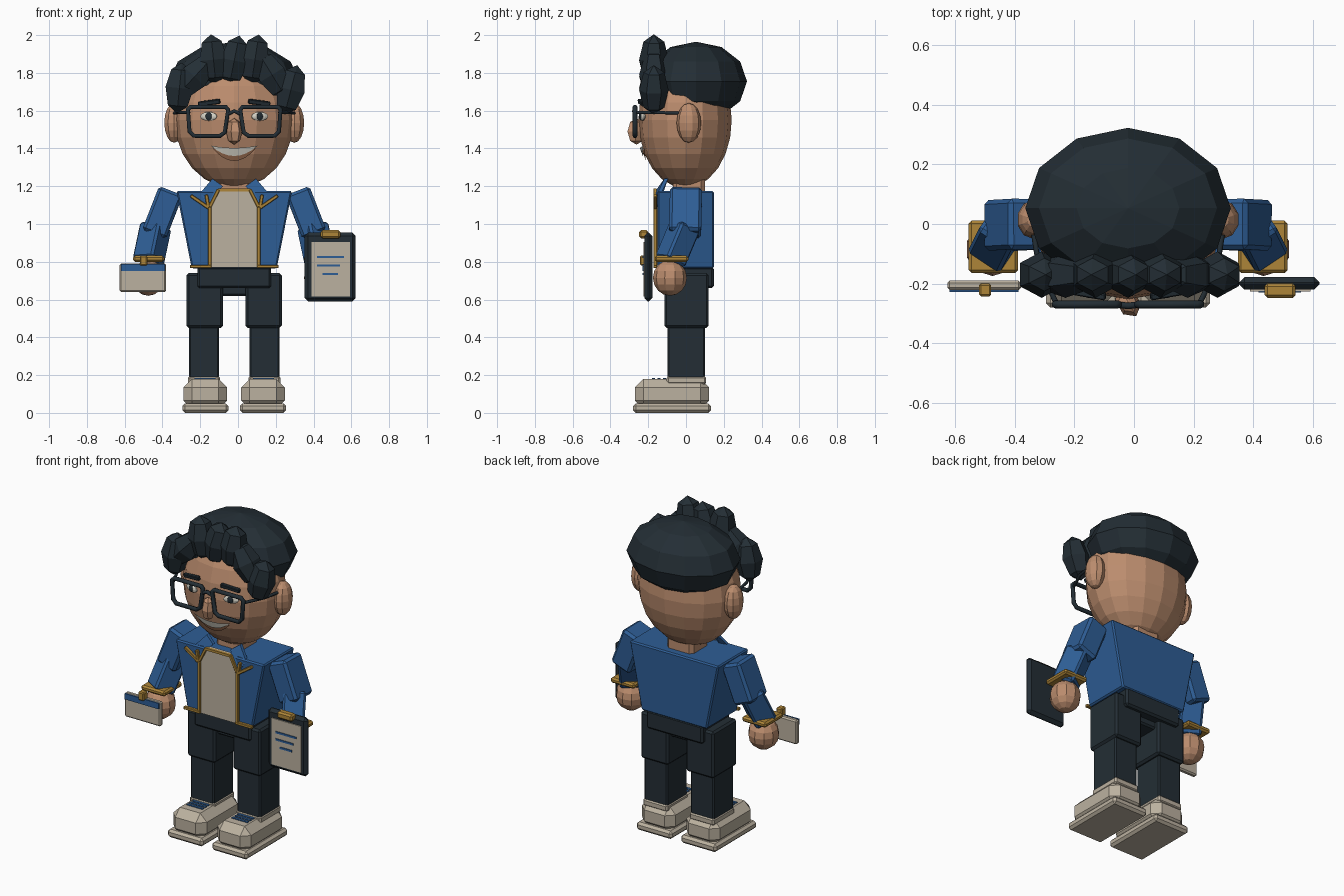
import bpy, bmesh, math
from mathutils import Vector, Matrix, Euler

if "Cube" in bpy.data.objects:
    bpy.data.objects.remove(bpy.data.objects["Cube"])

CX = -0.02  # body centre line


def material(name, rgb):
    m = bpy.data.materials.new(name)
    m.use_nodes = True
    m.diffuse_color = (*rgb, 1)
    node = m.node_tree.nodes["Principled BSDF"]
    node.inputs["Base Color"].default_value = (*rgb, 1)
    node.inputs["Roughness"].default_value = 0.8
    return m


SKIN = material("skin", (0.50, 0.265, 0.155))
LIP = material("lip", (0.34, 0.16, 0.085))
DARK = material("dark navy", (0.017, 0.027, 0.035))
BLUE = material("jacket blue", (0.027, 0.11, 0.30))
CREAM = material("cream", (0.50, 0.44, 0.35))
GOLD = material("gold", (0.42, 0.235, 0.04))
WHITE = material("off white", (0.68, 0.66, 0.58))


def finish(name, bm, mat, bevel=0, matrix=None):
    """Turn a bmesh into an object, shifted onto the body centre line."""
    if bevel:
        bmesh.ops.bevel(bm, geom=bm.edges[:], offset=bevel, segments=1, affect='EDGES')
    bm.transform(Matrix.Translation((CX, 0, 0)) @ (matrix or Matrix()))
    bmesh.ops.recalc_face_normals(bm, faces=bm.faces[:])
    me = bpy.data.meshes.new(name)
    bm.to_mesh(me)
    bm.free()
    me.materials.append(mat)
    ob = bpy.data.objects.new(name, me)
    bpy.context.scene.collection.objects.link(ob)
    return ob


def box(name, lo, hi, mat, bevel=0, top=1):
    """Box between two corners; top scales the upper face in x."""
    lo, hi = Vector(lo), Vector(hi)
    bm = bmesh.new()
    bmesh.ops.create_cube(bm, size=1)
    for v in bm.verts:
        v.co = [v.co[i] * abs(hi[i] - lo[i]) for i in range(3)]
        if v.co.z > 0:
            v.co.x *= top
    return finish(name, bm, mat, bevel, Matrix.Translation((lo + hi) / 2))


def ball(name, c, r, mat, seg=10, rings=8, rot=(0, 0, 0), front=None):
    bm = bmesh.new()
    bmesh.ops.create_uvsphere(bm, u_segments=seg, v_segments=rings, radius=1)
    bm.transform(Matrix.LocRotScale(Vector(c), Euler(rot), Vector(r)))
    if front is not None:
        for v in bm.verts:
            v.co.y = max(v.co.y, front)
    return finish(name, bm, mat)


def limb(name, a, b, w, d, mat, bevel=0, roll=0):
    """Box running from a to b, turned by roll about its own axis."""
    a, b = Vector(a), Vector(b)
    bm = bmesh.new()
    bmesh.ops.create_cube(bm, size=1)
    bm.transform(Matrix.Diagonal((w, d, (b - a).length, 1)))
    turn = Vector((0, 0, -1)).rotation_difference(b - a)
    turn = turn.to_matrix().to_4x4() @ Matrix.Rotation(roll, 4, 'Z')
    return finish(name, bm, mat, bevel, Matrix.Translation((a + b) / 2) @ turn)


def sheet(name, pts, mat, depth):
    """Flat polygon given thickness towards the back."""
    bm = bmesh.new()
    face = bm.faces.new([bm.verts.new(p) for p in pts])
    out = bmesh.ops.extrude_face_region(bm, geom=[face])
    for v in out["geom"]:
        if isinstance(v, bmesh.types.BMVert):
            v.co.y += depth
    return finish(name, bm, mat)


def tube(name, pts, radius, mat, closed=False):
    cu = bpy.data.curves.new(name, 'CURVE')
    cu.dimensions = '3D'
    cu.bevel_depth, cu.bevel_resolution, cu.use_fill_caps = radius, 1, True
    sp = cu.splines.new('POLY')
    sp.points.add(len(pts) - 1)
    for p, co in zip(sp.points, pts):
        p.co = (co[0] + CX, co[1], co[2], 1)
    sp.use_cyclic_u = closed
    cu.materials.append(mat)
    ob = bpy.data.objects.new(name, cu)
    bpy.context.scene.collection.objects.link(ob)


HEAD_C, HEAD_R = Vector((0, -0.005, 1.55)), Vector((0.315, 0.247, 0.36))


def face_y(x, z):
    k = 1 - (x / HEAD_R.x) ** 2 - ((z - HEAD_C.z) / HEAD_R.z) ** 2
    return HEAD_C.y - HEAD_R.y * math.sqrt(max(k, 0))


# Head, neck and nose
ball("head", HEAD_C, HEAD_R, SKIN, 16, 12)
box("neck", (-0.09, -0.07, 1.1), (0.09, 0.1, 1.26), SKIN, 0.02)
ball("nose", (0, -0.262, 1.49), (0.04, 0.055, 0.07), SKIN, 6, 4, (0, 0, math.pi / 6))

# Smile: teeth and lower lip as curved bands on the face
def band(name, half, top, sag_top, sag_low, mat, lift):
    bm = bmesh.new()
    n, rows = 8, []
    for i in range(n + 1):
        t = 2 * i / n - 1
        x = t * half
        row = []
        for sag in (sag_top, sag_low):
            z = top - sag * (1 - t * t)
            row.append(bm.verts.new((x, face_y(x, z) - lift, z)))
        rows.append(row)
    for a, b in zip(rows, rows[1:]):
        bm.faces.new((a[0], a[1], b[1], b[0]))
    bmesh.ops.remove_doubles(bm, verts=bm.verts[:], dist=0.0005)
    finish(name, bm, mat)

band("lower_lip", 0.115, 1.40, 0.01, 0.066, LIP, 0.008)
band("teeth", 0.125, 1.415, 0.012, 0.055, WHITE, 0.014)

# Hair cap and row of pointed tufts
ball("hair_cap", (0, 0.053, 1.755), (0.345, 0.27, 0.21), DARK, 12, 6, front=-0.18)
tufts = [(-0.29, 1.72, 0.10), (-0.21, 1.78, 0.75), (-0.11, 1.87, -0.1), (0, 1.865, 0.2),
         (0.11, 1.87, 0.15), (0.20, 1.79, -0.55), (0.30, 1.71, 0.25)]
for i, (x, z, a) in enumerate(tufts):
    ball(f"hair_tuft_{i + 1}", (x, -0.17, z), (0.085, 0.078, 0.135), DARK, 6, 4, (0, a, 0))

# Glasses bridge
tube("glasses_bridge", [(-0.04, -0.27, 1.58), (0, -0.275, 1.598), (0.04, -0.27, 1.58)], 0.011, DARK)

# Torso, shirt front and pelvis
box("jacket_body", (-0.225, -0.152, 0.765), (0.225, 0.148, 1.175), BLUE, 0.008, 1.36)
sheet("shirt_front", [(x, -0.165, z) for x, z in
      [(-0.13, 0.77), (0.13, 0.77), (0.13, 1.09), (0.085, 1.185), (-0.085, 1.185), (-0.13, 1.09)]],
      CREAM, 0.03)
box("shirt_neck_trim", (-0.085, -0.172, 1.173), (0.085, -0.155, 1.188), GOLD)
box("pelvis", (-0.195, -0.13, 0.66), (0.195, 0.147, 0.775), DARK, 0.012)
box("crotch", (-0.07, -0.08, 0.62), (0.07, 0.09, 0.68), DARK, 0.01)

# Everything that comes in pairs
for s, side in ((1, "left"), (-1, "right")):
    def P(x, y, z):
        return (s * x, y, z)

    # Face
    ball(f"{side}_ear", P(0.318, 0.015, 1.535), (0.055, 0.065, 0.105), SKIN, 10, 8)
    ball(f"{side}_eye", P(0.135, face_y(0.135, 1.57) - 0.004, 1.57), (0.048, 0.012, 0.024),
         WHITE, 10, 6, (0, 0, s * 0.3))
    ball(f"{side}_pupil", P(0.135, face_y(0.135, 1.57) - 0.012, 1.57), (0.02, 0.008, 0.021),
         DARK, 8, 6, (0, 0, s * 0.3))
    limb(f"{side}_eyebrow", P(0.075, -0.245, 1.65), P(0.19, -0.225, 1.635), 0.025, 0.022, DARK, 0.004)

    # Glasses rim and temple
    rim = [(0.045, 1.62), (0.23, 1.62), (0.245, 1.605), (0.237, 1.49), (0.215, 1.467),
           (0.075, 1.467), (0.05, 1.485), (0.032, 1.605)]
    tube(f"{side}_glasses_rim", [P(x, -0.27, z) for x, z in rim], 0.013, DARK, True)
    tube(f"{side}_glasses_temple", [P(0.24, -0.268, 1.59), P(0.30, -0.14, 1.59),
                                    P(0.322, 0, 1.585)], 0.009, DARK)

    # Collar and gold trim
    sheet(f"{side}_collar", [P(0.18, -0.15, 1.165), P(0.115, -0.115, 1.24), P(0.06, -0.13, 1.2),
                             P(0.09, -0.165, 1.17), P(0.135, -0.165, 1.09)], BLUE, 0.02)
    trim = [("front_trim", (0.13, 0.775), (0.13, 1.09)), ("neck_trim", (0.13, 1.09), (0.083, 1.183)),
            ("lapel_trim", (0.135, 1.085), (0.23, 1.15)), ("inner_lapel_trim", (0.137, 1.09), (0.148, 1.155)),
            ("hem_trim", (0.12, 0.775), (0.235, 0.775))]
    for part, (x1, z1), (x2, z2) in trim:
        limb(f"{side}_{part}", P(x1, -0.163, z1), P(x2, -0.163, z2), 0.018, 0.02, GOLD, 0.003)

    # Arm
    limb(f"{side}_upper_arm", P(0.335, 0, 1.175), P(0.425, -0.005, 0.945), 0.135, 0.17, BLUE, 0.015)
    limb(f"{side}_forearm", P(0.415, -0.005, 0.99), P(0.455, -0.085, 0.80), 0.13, 0.13, BLUE, 0.012, s * 0.6)
    box(f"{side}_cuff", P(0.37, -0.165, 0.80), P(0.535, 0.012, 0.833), GOLD, 0.01)
    ball(f"{side}_hand", P(0.455, -0.085, 0.715), (0.09, 0.09, 0.095), SKIN, 10, 8)

    # Leg
    box(f"{side}_thigh", P(0.06, -0.115, 0.45), P(0.252, 0.12, 0.74), DARK, 0.012)
    box(f"{side}_shin", P(0.08, -0.097, 0.17), P(0.24, 0.1, 0.47), DARK, 0.008)

    # Shoe
    box(f"{side}_shoe_sole", P(0.03, -0.28, 0), P(0.275, 0.132, 0.05), CREAM, 0.014)
    box(f"{side}_shoe_upper", P(0.037, -0.27, 0.02), P(0.268, 0.122, 0.18), CREAM, 0.045)
    box(f"{side}_shoe_collar", P(0.075, -0.102, 0.15), P(0.245, 0.107, 0.195), CREAM, 0.01)
    for i in range(3):
        y = -0.115 - 0.028 * i
        box(f"{side}_lace_{i + 1}", P(0.1, y - 0.008, 0.176), P(0.21, y + 0.008, 0.185), BLUE)

# Card in the right hand
box("card", (-0.607, -0.222, 0.64), (-0.36, -0.19, 0.79), CREAM, 0.008)
box("card_stripe", (-0.6, -0.229, 0.752), (-0.367, -0.221, 0.788), BLUE)
box("card_clip", (-0.5, -0.243, 0.78), (-0.46, -0.2, 0.832), GOLD, 0.006)

# Clipboard in the left hand
box("clipboard", (0.373, -0.22, 0.59), (0.643, -0.178, 0.955), DARK, 0.018)
box("clipboard_paper", (0.41, -0.226, 0.617), (0.612, -0.218, 0.905), CREAM)
for i, (x1, x2) in enumerate([(0.438, 0.58), (0.438, 0.56), (0.468, 0.55)]):
    z = 0.825 - 0.045 * i
    box(f"paper_line_{i + 1}", (x1, -0.23, z - 0.006), (x2, -0.225, z + 0.006), BLUE)
box("clipboard_clip", (0.458, -0.248, 0.924), (0.563, -0.2, 0.967), GOLD, 0.01)
